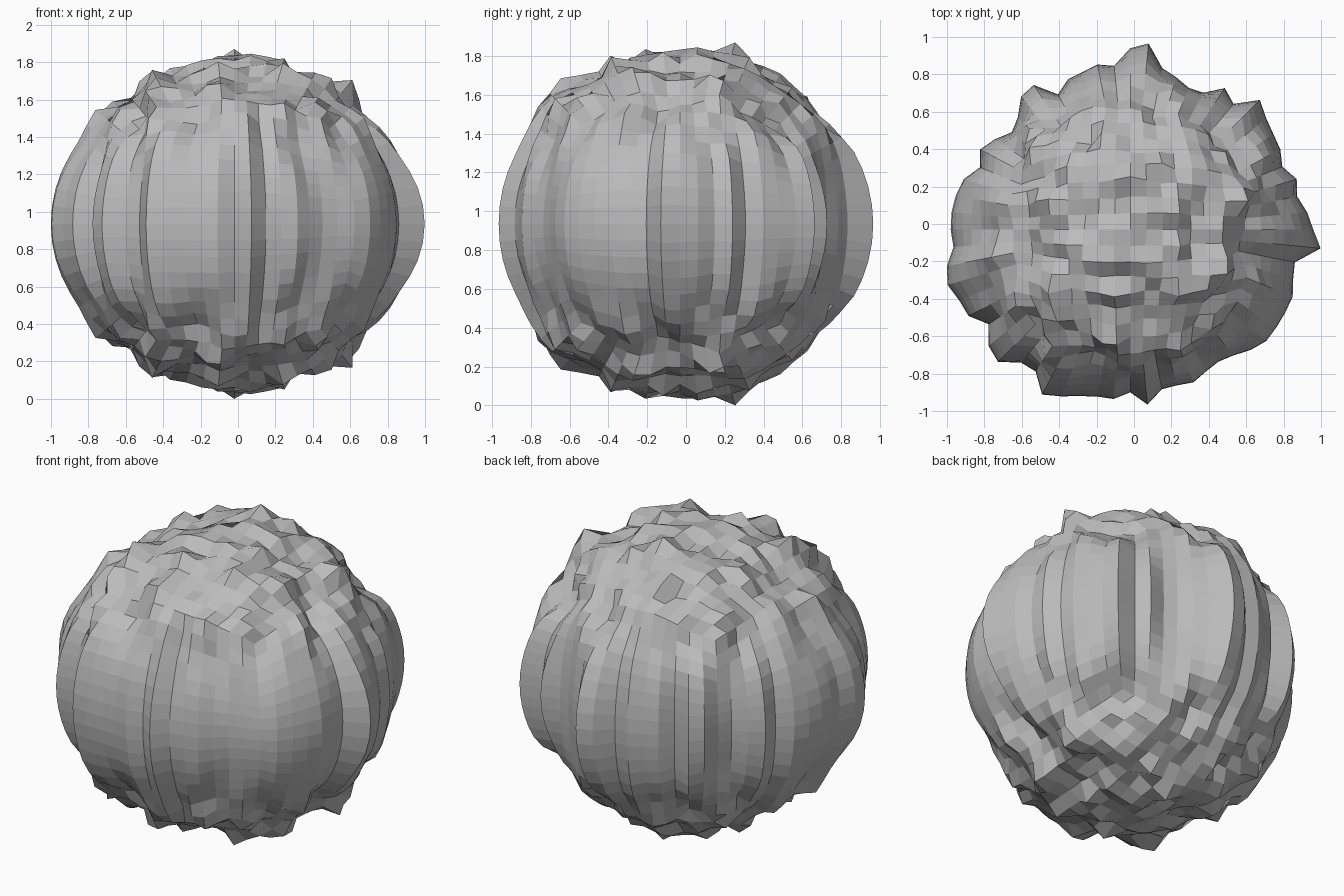
import bpy
import bmesh
import math
from mathutils import Vector, noise

if "Cube" in bpy.data.objects:
    bpy.data.objects.remove(bpy.data.objects["Cube"], do_unlink=True)

CELLS = 16                            # grid cells along each side
CENTRE = Vector((-0.02, -0.03, 0.935))
MEAN = 0.897

# Ridge radii in hundredths around the waist, anticlockwise from +x
WAIST = [98, 95, 91, 93, 88, 91, 92, 94, 98, 87, 91, 83, 82, 85, 88, 100,
         97, 88, 90, 88, 87, 82, 93, 92, 85, 82, 87, 91, 87, 93, 95, 96,
         96, 95, 100, 102, 99, 98, 91, 98, 100, 92, 91, 100, 96, 93, 91, 91,
         87, 94, 87, 87, 89, 87, 85, 87, 91, 94, 94, 94, 94, 91, 90, 103]

# Lumps and dents, the same above and below: x, y, height
LUMPS = [(0.0, 0.29, 0.08), (0.63, 0.2, 0.09), (0.3, 0.48, 0.05),
         (0.4, -0.81, -0.05), (0.89, -0.1, -0.04)]


def bump(distance, width):
    return math.exp(-(distance / width) ** 2)


def waist_radius(d):
    """Radius of the nearest ridge at the waist."""
    turn = math.atan2(d.y, d.x) / math.tau * len(WAIST)
    return WAIST[round(turn) % len(WAIST)] / 100


def stone_radius(d):
    """Roughness set by x and y only, so it runs down the sides as flutes."""
    outward = math.hypot(d.x, d.y)
    weight = max(0, (outward - 0.79) / 0.21)
    # Grainy crown, fading into the waist flutes
    grain = noise.noise(Vector((d.x * 7.3, d.y * 7.3, 3.4))) * 0.1
    r = MEAN + grain * (1 - weight) + (waist_radius(d) - MEAN) * weight
    for x, y, height in LUMPS:
        r += height * bump(math.hypot(d.x - x, d.y - y), 0.08)
    # Long ridge climbing from the front right of the waist
    if d.y < -0.33:
        r += (1.0 - r) * bump(d.x + 0.455, 0.05)
    # Keep the crown below its one high peak
    limit = 0.935 if bump(math.hypot(d.x, d.y - 0.29), 0.08) > 0.5 else 0.91
    return min(r, limit / max(abs(d.z), 0.1))


# Boulder: gridded cube rounded to a ball, then pushed in and out
bm = bmesh.new()
bmesh.ops.create_cube(bm, size=2)
bmesh.ops.subdivide_edges(bm, edges=bm.edges[:], cuts=CELLS - 1, use_grid_fill=True)
for vert in bm.verts:
    d = Vector([math.tan(c * math.pi / 4) for c in vert.co]).normalized()
    vert.co = CENTRE + d * stone_radius(d)
bmesh.ops.recalc_face_normals(bm, faces=bm.faces[:])

mesh = bpy.data.meshes.new("boulder")
bm.to_mesh(mesh)
bm.free()
boulder = bpy.data.objects.new("boulder", mesh)
bpy.context.collection.objects.link(boulder)

# Plain stone colour
stone = bpy.data.materials.new("stone_grey")
stone.use_nodes = True
colour = (0.5, 0.5, 0.5, 1)
stone.diffuse_color = colour
stone.node_tree.nodes["Principled BSDF"].inputs["Base Color"].default_value = colour
mesh.materials.append(stone)
